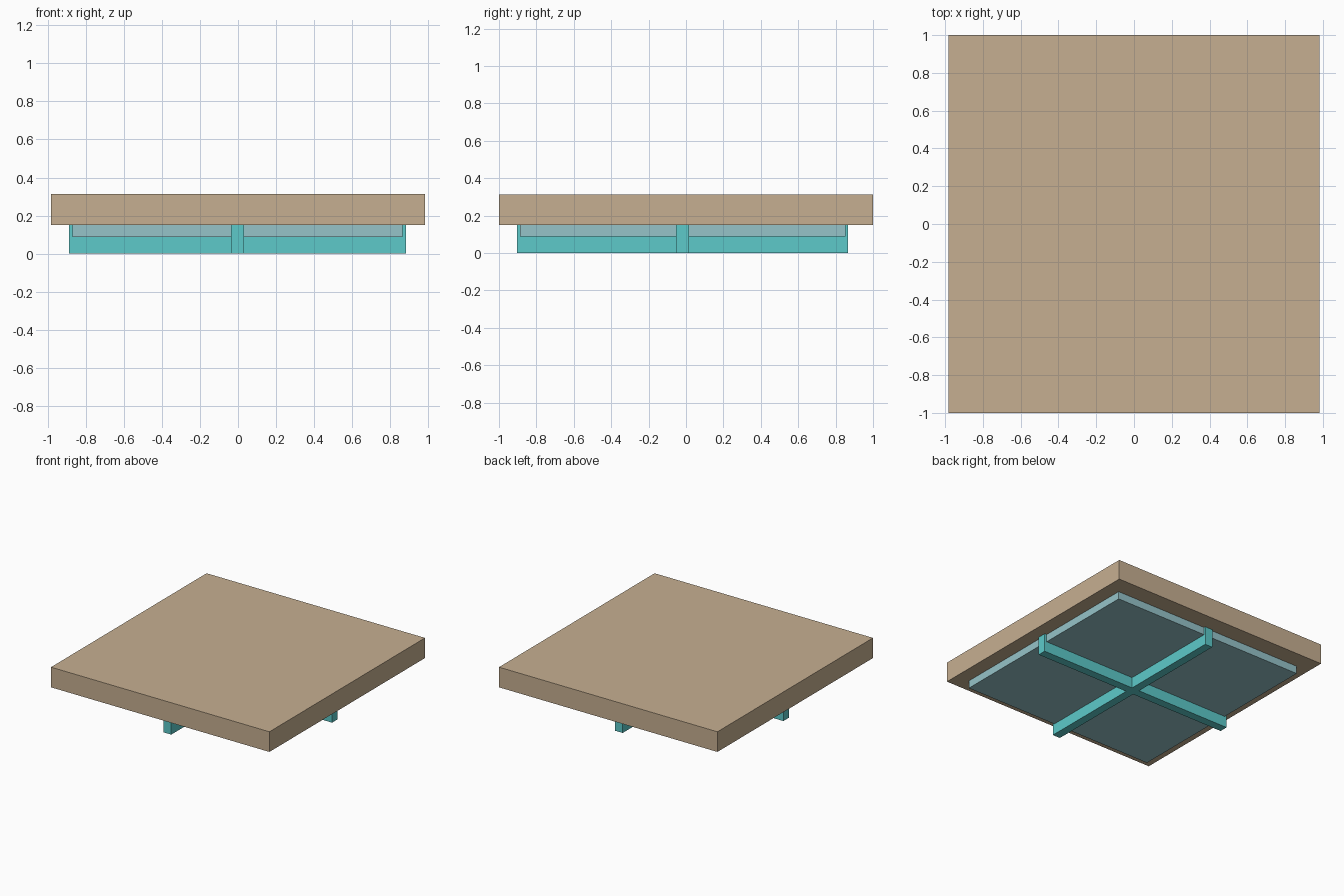
import bpy
import bmesh
from mathutils import Vector

cube = bpy.data.objects.get("Cube")
if cube:
    bpy.data.objects.remove(cube, do_unlink=True)


def material(name, colour):
    mat = bpy.data.materials.new(name)
    mat.use_nodes = True
    mat.diffuse_color = (*colour, 1)
    mat.node_tree.nodes["Principled BSDF"].inputs["Base Color"].default_value = (*colour, 1)
    return mat


def box(name, low, high, mat):
    """Flat-sided box between two opposite corners."""
    low, high = Vector(low), Vector(high)
    bm = bmesh.new()
    bmesh.ops.create_cube(bm, size=1)
    bmesh.ops.scale(bm, vec=high - low, verts=bm.verts)
    bmesh.ops.translate(bm, vec=(low + high) / 2, verts=bm.verts)
    mesh = bpy.data.meshes.new(name)
    bm.to_mesh(mesh)
    bm.free()
    mesh.materials.append(mat)
    obj = bpy.data.objects.new(name, mesh)
    bpy.context.collection.objects.link(obj)
    return obj


tan = material("tan", (0.565, 0.429, 0.283))
turquoise = material("turquoise", (0.109, 0.591, 0.591))
pale_teal = material("pale teal", (0.305, 0.552, 0.584))

SLAB_BOTTOM = 0.15

# Thick top slab
box("top_slab", (-0.983, -1, SLAB_BOTTOM), (0.983, 1, 0.314), tan)

# Thin panel under the slab
box("under_panel", (-0.87, -0.887, 0.088), (0.865, 0.853, SLAB_BOTTOM), pale_teal)

# Crossed support beams, slightly longer than the panel
box("lengthwise_beam", (-0.036, -0.904, 0), (0.032, 0.866, SLAB_BOTTOM), turquoise)
box("crosswise_beam", (-0.888, -0.053, 0), (0.884, 0.016, SLAB_BOTTOM), turquoise)
